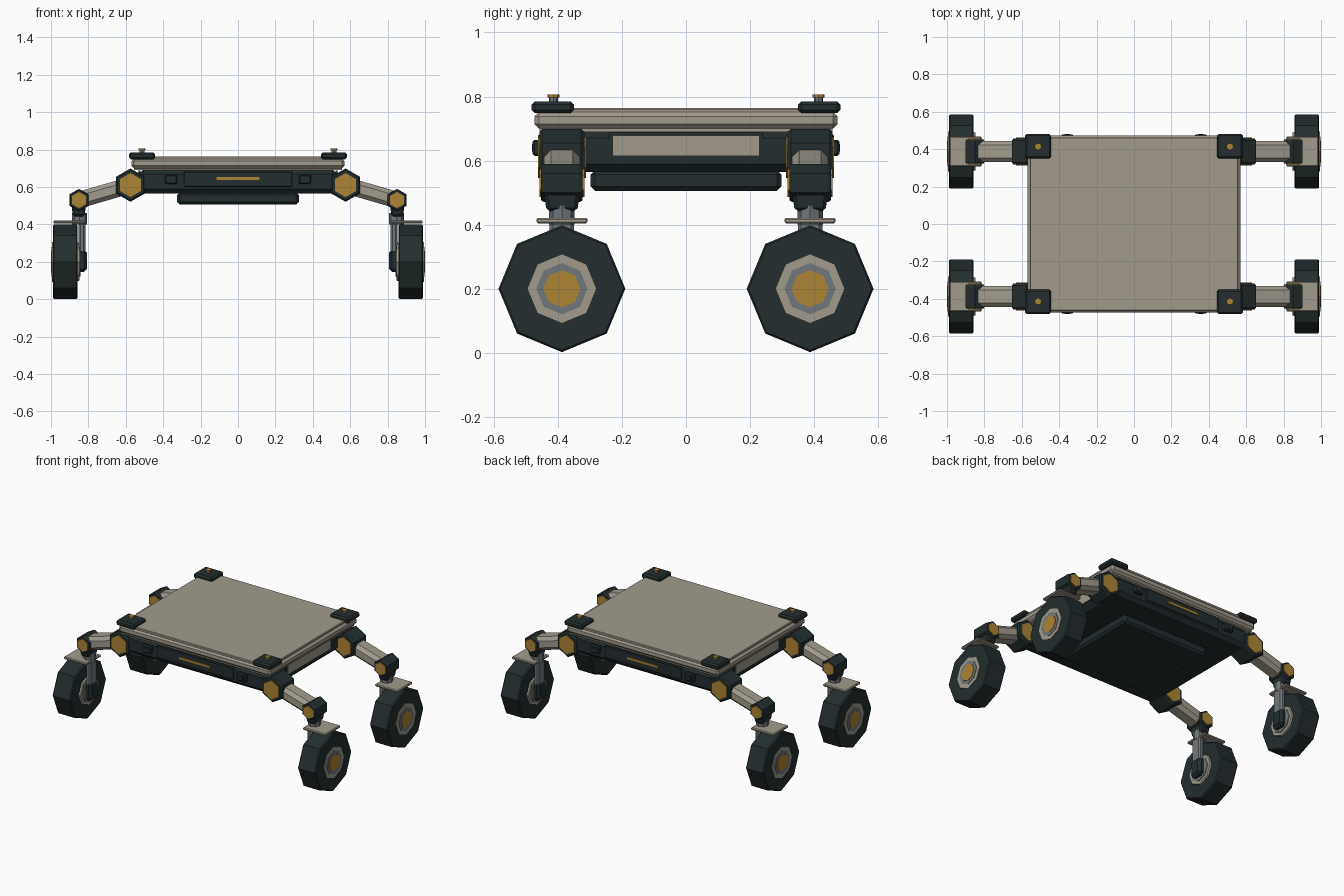
import bpy, bmesh, math
from mathutils import Matrix, Vector

if "Cube" in bpy.data.objects:
    bpy.data.objects.remove(bpy.data.objects["Cube"])


def material(name, rgb):
    m = bpy.data.materials.new(name)
    m.diffuse_color = (*rgb, 1)
    m.use_nodes = True
    m.node_tree.nodes["Principled BSDF"].inputs["Base Color"].default_value = m.diffuse_color
    return m


TAN = material("warm grey paint", (0.36, 0.33, 0.265))
DARK = material("dark teal rubber", (0.017, 0.027, 0.028))
GREY = material("steel grey", (0.16, 0.185, 0.20))
GOLD = material("gold", (0.42, 0.23, 0.035))


def finish(name, bm, mat, bevel=0.0):
    if bevel:
        bmesh.ops.bevel(bm, geom=bm.edges[:], offset=bevel, segments=1, affect='EDGES')
    bmesh.ops.recalc_face_normals(bm, faces=bm.faces[:])
    me = bpy.data.meshes.new(name)
    bm.to_mesh(me)
    bm.free()
    me.materials.append(mat)
    ob = bpy.data.objects.new(name, me)
    bpy.context.collection.objects.link(ob)
    return ob


def box(name, lo, hi, mat, bevel=0.0, taper=(1, 1), tilt=0.0):
    """Box between two corners; taper scales the bottom, tilt turns it about y."""
    lo, hi = Vector([min(p) for p in zip(lo, hi)]), Vector([max(p) for p in zip(lo, hi)])
    size, mid = hi - lo, (lo + hi) / 2
    bm = bmesh.new()
    bmesh.ops.create_cube(bm, size=1)
    for v in bm.verts:
        if v.co.z < 0:
            v.co.x *= taper[0]
            v.co.y *= taper[1]
        v.co = Vector([c * s for c, s in zip(v.co, size)])
    if bevel:
        bmesh.ops.bevel(bm, geom=bm.edges[:], offset=bevel, segments=1, affect='EDGES')
    bm.transform(Matrix.Translation(mid) @ Matrix.Rotation(tilt, 4, 'Y'))
    return finish(name, bm, mat)


def prism(name, axis, sides, centre, rings, mat):
    """Faceted turned part: rings are (position along axis, radius)."""
    bm = bmesh.new()
    loops = []
    for t, r in rings:
        loop = []
        for i in range(sides):
            a = math.pi / 2 + 2 * math.pi * i / sides
            u, w = r * math.cos(a), r * math.sin(a)
            p = {'X': (t, u, w), 'Y': (u, t, w), 'Z': (u, w, t)}[axis]
            loop.append(bm.verts.new(Vector(p) + Vector(centre)))
        loops.append(loop)
    for a, b in zip(loops, loops[1:]):
        for i in range(sides):
            j = (i + 1) % sides
            bm.faces.new((a[i], a[j], b[j], b[i]))
    bm.faces.new(loops[0])
    bm.faces.new(loops[-1])
    return finish(name, bm, mat)


# Chassis: deck, hull and belly pan
box("deck", (-.57, -.473, .70), (.57, .473, .752), TAN, .014)
box("deck_lower_trim", (-.555, -.457, .69), (.555, .457, .72), TAN)
box("deck_top_panel", (-.557, -.463, .745), (.557, .463, .764), TAN, .004)
box("hull", (-.53, -.455, .565), (.53, .455, .695), DARK, .025)
box("belly_pan", (-.325, -.298, .505), (.325, .298, .57), DARK, .014)

# Front and back fittings
for sy, end in ((-1, "front"), (1, "back")):
    box(end + "_panel", (-.29, sy * .44, .60), (.29, sy * .462, .682), DARK, .004)
    box(end + "_gold_strip", (-.115, sy * .455, .638), (.115, sy * .468, .652), GOLD)
    for sx in (-1, 1):
        box(end + "_latch", (sx * .325, sy * .44, .615), (sx * .39, sy * .479, .665), DARK, .006)
        box(end + "_latch_button", (sx * .343, sy * .46, .628), (sx * .372, sy * .481, .652), DARK)

# Side panels
for sx, side in ((-1, "left"), (1, "right")):
    box(side + "_panel_frame", (sx * .52, -.24, .607), (sx * .533, .24, .688), DARK)
    box(side + "_panel", (sx * .52, -.23, .615), (sx * .538, .23, .678), TAN)

# Four corners: pad, leg and wheel
LEG_Y, SHOULDER, KNEE = .3875, (.575, .61), (.85, .53)
for sx, side in ((-1, "left"), (1, "right")):
    for sy, end in ((-1, "front"), (1, "back")):
        n = end + "_" + side + "_"
        y = sy * LEG_Y

        # Corner pad with pin
        box(n + "corner_pad", (sx * .443, sy * .35, .748), (sx * .583, sy * .482, .785), DARK, .01)
        prism(n + "pin", 'Z', 8, (sx * .513, sy * .414, 0), [(.78, .014), (.798, .014)], GREY)
        prism(n + "pin_cap", 'Z', 8, (sx * .513, sy * .414, 0), [(.797, .019), (.806, .019)], GOLD)

        # Hexagonal joints with gold end caps
        for joint, (jx, jz), r, w in (("shoulder", SHOULDER, .089, .07), ("knee", KNEE, .06, .065)):
            c = (sx * jx, y, jz)
            prism(n + joint, 'Y', 6, c,
                  [(-w, r * .9), (-w + .01, r), (w - .01, r), (w, r * .9)], DARK)
            prism(n + joint + "_cap", 'Y', 6, c, [(-w - .005, r * .72), (w + .005, r * .72)], GOLD)

        # Sloping arm
        dx, dz = KNEE[0] - SHOULDER[0], KNEE[1] - SHOULDER[1]
        mx, mz, half = SHOULDER[0] + dx / 2, SHOULDER[1] + dz / 2, math.hypot(dx, dz) / 2
        box(n + "arm", (sx * mx - half, y - .056, mz - .044), (sx * mx + half, y + .056, mz + .044),
            TAN, .022, tilt=sx * math.atan2(-dz, dx))

        # Knee socket, strut and fender plate
        box(n + "knee_socket", (sx * .81, y - .06, .442), (sx * .893, y + .06, .53), DARK, .01, (.75, .8))
        prism(n + "upper_strut", 'Z', 8, (sx * .847, y, 0), [(.40, .04), (.46, .04)], GREY)
        box(n + "fender_plate", (sx * .815, y - .08, .404), (sx * .987, y + .08, .421), TAN, .005)
        box(n + "strut", (sx * .815, y - .038, .2), (sx * .852, y + .038, .41), GREY, .01)
        box(n + "motor", (sx * .808, y - .045, .145), (sx * .86, y + .045, .265), DARK, .016)

        # Octagonal wheel with nested hub plates
        c = (0, y, .2)
        prism(n + "tyre", 'X', 8, c, [(sx * .857, .19), (sx * .864, .198),
                                      (sx * .983, .198), (sx * .99, .192)], DARK)
        prism(n + "inner_rim", 'X', 8, c, [(sx * .847, .1), (sx * .865, .107)], TAN)
        prism(n + "inner_hub", 'X', 8, c, [(sx * .842, .08), (sx * .865, .08)], GREY)
        prism(n + "outer_rim", 'X', 8, c, [(sx * .98, .107), (sx * .994, .107)], TAN)
        prism(n + "outer_hub", 'X', 8, c, [(sx * .98, .08), (sx * .997, .08)], GREY)
        prism(n + "hub_cap", 'X', 8, c, [(sx * .98, .058), (sx * 1.0, .058)], GOLD)
